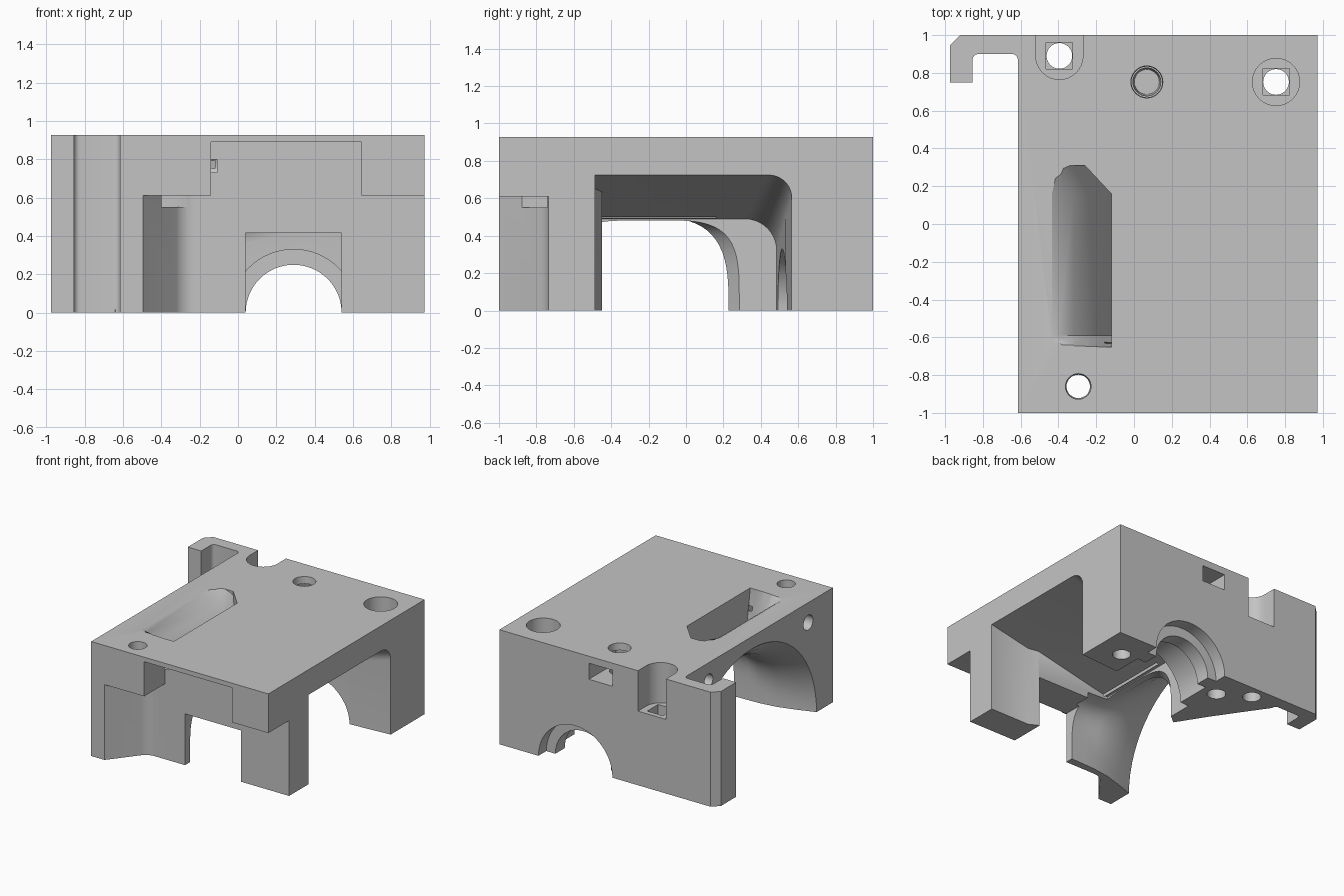
import bpy, bmesh, math

cube = bpy.data.objects.get("Cube")
if cube:
    bpy.data.objects.remove(cube, do_unlink=True)

grey = bpy.data.materials.new("plain grey")
grey.use_nodes = True
grey.diffuse_color = (0.55, 0.55, 0.55, 1)
grey.node_tree.nodes["Principled BSDF"].inputs["Base Color"].default_value = (0.55, 0.55, 0.55, 1)


def loft(name, rings):
    """Closed solid through rings that all have the same point count."""
    bm = bmesh.new()
    loops = [[bm.verts.new(p) for p in ring] for ring in rings]
    n = len(loops[0])
    for a, b in zip(loops, loops[1:]):
        for i in range(n):
            j = (i + 1) % n
            bm.faces.new((a[i], a[j], b[j], b[i]))
    bm.faces.new(loops[0])
    bm.faces.new(loops[-1])
    bmesh.ops.recalc_face_normals(bm, faces=bm.faces)
    mesh = bpy.data.meshes.new(name)
    bm.to_mesh(mesh)
    bm.free()
    mesh.materials.append(grey)
    ob = bpy.data.objects.new(name, mesh)
    bpy.context.collection.objects.link(ob)
    return ob


def prism(name, plan, z0, z1):
    return loft(name, [[(x, y, z) for x, y in plan] for z in (z0, z1)])


def arc(cx, cy, r, a0, a1, n=10):
    steps = [math.radians(a0 + (a1 - a0) * i / n) for i in range(n + 1)]
    return [(cx + r * math.cos(a), cy + r * math.sin(a)) for a in steps]


# Block outline with the rear hook
body = prism("housing_body", [
    (-0.615, -1), (0.972, -1), (0.972, 1), (-0.92, 1), (-0.975, 0.945), (-0.975, 0.75),
    (-0.855, 0.75)] + arc(-0.825, 0.87, 0.03, 180, 90, 4)
    + arc(-0.645, 0.87, 0.03, 90, 0, 4), 0, 0.927)


def cut(ob):
    ob.hide_render = True
    mod = body.modifiers.new("cut", "BOOLEAN")
    mod.operation = "DIFFERENCE"
    mod.solver = "EXACT"
    mod.object = ob
    bpy.ops.object.select_all(action="DESELECT")
    bpy.context.view_layer.objects.active = body
    body.select_set(True)
    bpy.ops.object.modifier_apply(modifier=mod.name)
    bpy.data.objects.remove(ob, do_unlink=True)


def cut_box(x0, x1, y0, y1, z0, z1):
    cut(prism("box_cutter", [(x0, y0), (x1, y0), (x1, y1), (x0, y1)], z0, z1))


def cut_bore(axis, a, b, r, lo, hi, r_hi=None, n=32):
    """Round or tapered hole along an axis; a and b are the other coordinates."""
    place = {"x": lambda p, q, t: (t, p, q),
             "y": lambda p, q, t: (p, t, q),
             "z": lambda p, q, t: (p, q, t)}[axis]
    cut(loft("bore_cutter", [[place(p, q, t) for p, q in arc(a, b, radius, 0, 360, n)[:-1]]
                             for t, radius in ((lo, r), (hi, r_hi or r))]))


# Front undercut with a slanted end that rounds into the back wall
cut(prism("undercut", [(-0.495, -1.1), (-0.495, -1.0)] + arc(-0.23, -0.855, 0.12, 139, 90)
          + [(1.1, -0.735), (1.1, -1.1)], -0.1, 0.61))
cut_box(-0.14, 0.645, -1.1, -0.735, 0.5, 0.89)


# Side cavity with a sloping ceiling
def cavity_ring(x, y0, y1, top, r):
    section = [(y0, -0.1), (y0, top)] + arc(y1 - r, top - r, r, 90, 0) + [(y1, -0.1)]
    return [(x, y, z) for y, z in section]


cut(loft("side_cavity", [cavity_ring(1.0, -0.486, 0.567, 0.73, 0.12),
                         cavity_ring(0.62, -0.486, 0.54, 0.65, 0.14),
                         cavity_ring(0.55, -0.45, 0.533, 0.635, 0.14),
                         cavity_ring(-0.12, -0.45, 0.485, 0.49, 0.17)]))


# Flared mouth on the opposite side
def mouth_ring(x, y0, y1, top, power):
    ring = [(x, y0, -0.1)]
    for i in range(33):
        a = math.pi * (1 - i / 32)
        c, s = math.cos(a), math.sin(a)
        y = (y0 + y1) / 2 + (y1 - y0) / 2 * math.copysign(abs(c) ** (2 / power), c)
        ring.append((x, y, top * max(s, 0) ** (2 / power)))
    return ring + [(x, y1, -0.1)]


cut(loft("flared_mouth", [
    mouth_ring(-0.64, -0.80, 0.90, 0.85, 2),
    mouth_ring(-0.48, -0.745, 0.67, 0.71, 2.1),
    mouth_ring(-0.33, -0.70, 0.45, 0.59, 2.4),
    mouth_ring(-0.19, -0.68, 0.228, 0.50, 3.2),
    mouth_ring(-0.09, -0.675, 0.31, 0.475, 4.5),
    mouth_ring(0.07, -0.67, 0.31, 0.47, 4.5)]))

# Curved slot from the top down into the cavity, shallow at its ends
ramp = [(-0.47, 0.95), (-0.4, 0.905), (-0.32, 0.84), (-0.24, 0.75), (-0.17, 0.63),
        (-0.115, 0.5), (-0.08, 0.485), (-0.08, 0.51), (-0.12, 0.54), (-0.12, 0.95)]
cut(loft("slot", [[(-0.47 + (x + 0.47) * width, y, 0.95 - (0.95 - z) * depth) for x, z in ramp]
                  for y, depth, width in ((-0.65, 0.08, 1), (-0.59, 1, 1),
                                          (0.16, 1, 1), (0.31, 0.12, 0.6))]))

# Front opening and stepped arch through the rear wall
cut_box(0.04, 0.54, -0.8, -0.3, -0.1, 0.415)
cut_bore("y", 0.29, 0, 0.25, 0.3, 1.1, n=64)
cut_bore("y", 0.29, 0, 0.33, 0.3, 0.78, n=64)
cut_bore("y", 0.29, 0, 0.331, 0.9, 1.1, n=64)

# Screw holes with head recesses and square seats
for x, y in ((-0.395, 0.89), (0.752, 0.752)):
    cut_bore("z", x, y, 0.125, 0.6, 1.0)
    cut_box(x - 0.07, x + 0.07, y - 0.07, y + 0.07, 0.52, 0.65)
    cut_bore("z", x, y, 0.068, -0.1, 0.7)
cut_box(-0.52, -0.27, 0.89, 1.1, 0.6, 1.0)

# Front screw hole with nut seat
cut_bore("z", -0.295, -0.86, 0.058, 0.4, 0.95, 0.068)
cut_box(-0.4, -0.24, -0.9, -0.74, 0.55, 0.63)

# Rear nut slot with the tapered hole above it
cut_box(-0.04, 0.17, 0.65, 1.1, 0.74, 0.87)
cut_bore("z", 0.068, 0.752, 0.066, 0.6, 0.93, 0.085)

# Blind holes in the underside and the flared side
cut_bore("z", -0.165, 0.755, 0.07, -0.1, 0.3)
cut_bore("x", -0.685, 0.765, 0.06, -0.8, -0.11)
cut_bore("x", 0.59, 0.78, 0.055, -0.8, -0.5)

bpy.context.view_layer.objects.active = body
body.select_set(True)
bpy.ops.object.shade_smooth_by_angle(angle=math.radians(30))
